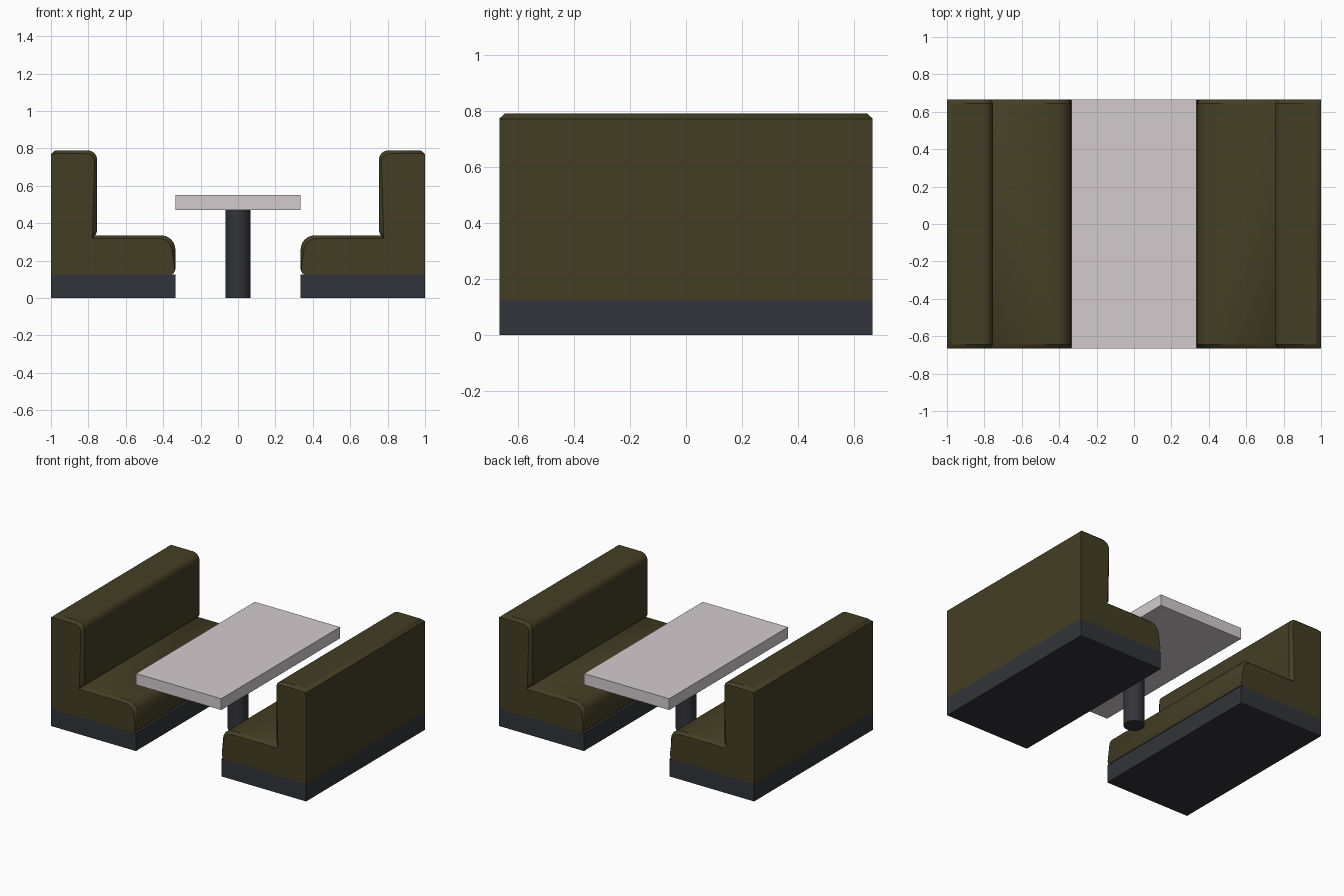
import bpy, bmesh, math

if "Cube" in bpy.data.objects:
    bpy.data.objects.remove(bpy.data.objects["Cube"])

def material(name, rgb):
    m = bpy.data.materials.new(name)
    m.diffuse_color = (*rgb, 1)
    m.use_nodes = True
    m.node_tree.nodes["Principled BSDF"].inputs["Base Color"].default_value = m.diffuse_color
    return m

OLIVE = material("olive_upholstery", (0.056, 0.048, 0.018))
DARK = material("dark_plinth", (0.032, 0.034, 0.041))
PALE = material("pale_tabletop", (0.65, 0.60, 0.62))

def finish(bm, name, mat, angle=None):
    bmesh.ops.recalc_face_normals(bm, faces=bm.faces)
    me = bpy.data.meshes.new(name)
    bm.to_mesh(me)
    bm.free()
    me.materials.append(mat)
    ob = bpy.data.objects.new(name, me)
    bpy.context.collection.objects.link(ob)
    if angle:
        bpy.ops.object.select_all(action='DESELECT')
        ob.select_set(True)
        bpy.context.view_layer.objects.active = ob
        bpy.ops.object.shade_smooth_by_angle(angle=math.radians(angle))
    return ob

def box(name, x0, x1, y, z0, z1, mat):
    bm = bmesh.new()
    bmesh.ops.create_cube(bm, size=1)
    for v in bm.verts:
        v.co = ((x0 + x1) / 2 + v.co.x * (x1 - x0), v.co.y * 2 * y,
                (z0 + z1) / 2 + v.co.z * (z1 - z0))
    return finish(bm, name, mat)

def arc(cx, cz, rx, rz, n=6):
    return [(cx + rx * math.cos(i * math.pi / 2 / n), cz + rz * math.sin(i * math.pi / 2 / n))
            for i in range(n + 1)]

# Upholstery cross-sections: full body, and the slightly smaller end cap
full = ([(-1, 0.125), (-0.357, 0.125), (-0.342, 0.135), (-0.335, 0.155)]
        + arc(-0.41, 0.26, 0.075, 0.075)
        + [(-0.765, 0.335), (-0.78, 0.325), (-0.76, 0.34), (-0.753, 0.36)]
        + arc(-0.805, 0.738, 0.052, 0.052) + [(-0.977, 0.79), (-1, 0.77)])
cap = ([(-1, 0.125), (-0.357, 0.125), (-0.344, 0.135), (-0.338, 0.155)]
       + arc(-0.42, 0.25, 0.068, 0.068)
       + [(-0.765, 0.318), (-0.78, 0.32), (-0.779, 0.34), (-0.778, 0.36)]
       + arc(-0.812, 0.725, 0.045, 0.047) + [(-0.98, 0.772), (-1, 0.77)])

def cushion(name, side):
    bm = bmesh.new()
    rings = [[bm.verts.new((-side * x, y, z)) for x, z in prof]
             for y, prof in ((-0.665, cap), (-0.645, full), (0.645, full), (0.665, cap))]
    n = len(full)
    for a, b in zip(rings, rings[1:]):
        for i in range(n):
            j = (i + 1) % n
            bm.faces.new((a[i], a[j], b[j], b[i]))
    bm.faces.new(rings[0])
    bm.faces.new(rings[-1])
    return finish(bm, name, OLIVE, 35)

# Two facing benches
for label, s in (("left", -1), ("right", 1)):
    cushion(label + "_bench_cushion", s)
    x0, x1 = sorted((s * 0.335, s * 1.0))
    box(label + "_bench_plinth", x0, x1, 0.665, 0, 0.125, DARK)

# Table
box("tabletop", -0.334, 0.334, 0.665, 0.47, 0.55, PALE)
bm = bmesh.new()
bmesh.ops.create_cone(bm, cap_ends=True, segments=32, radius1=0.067, radius2=0.067, depth=0.47)
bmesh.ops.translate(bm, verts=bm.verts, vec=(0, 0, 0.235))
finish(bm, "table_leg", DARK, 35)
